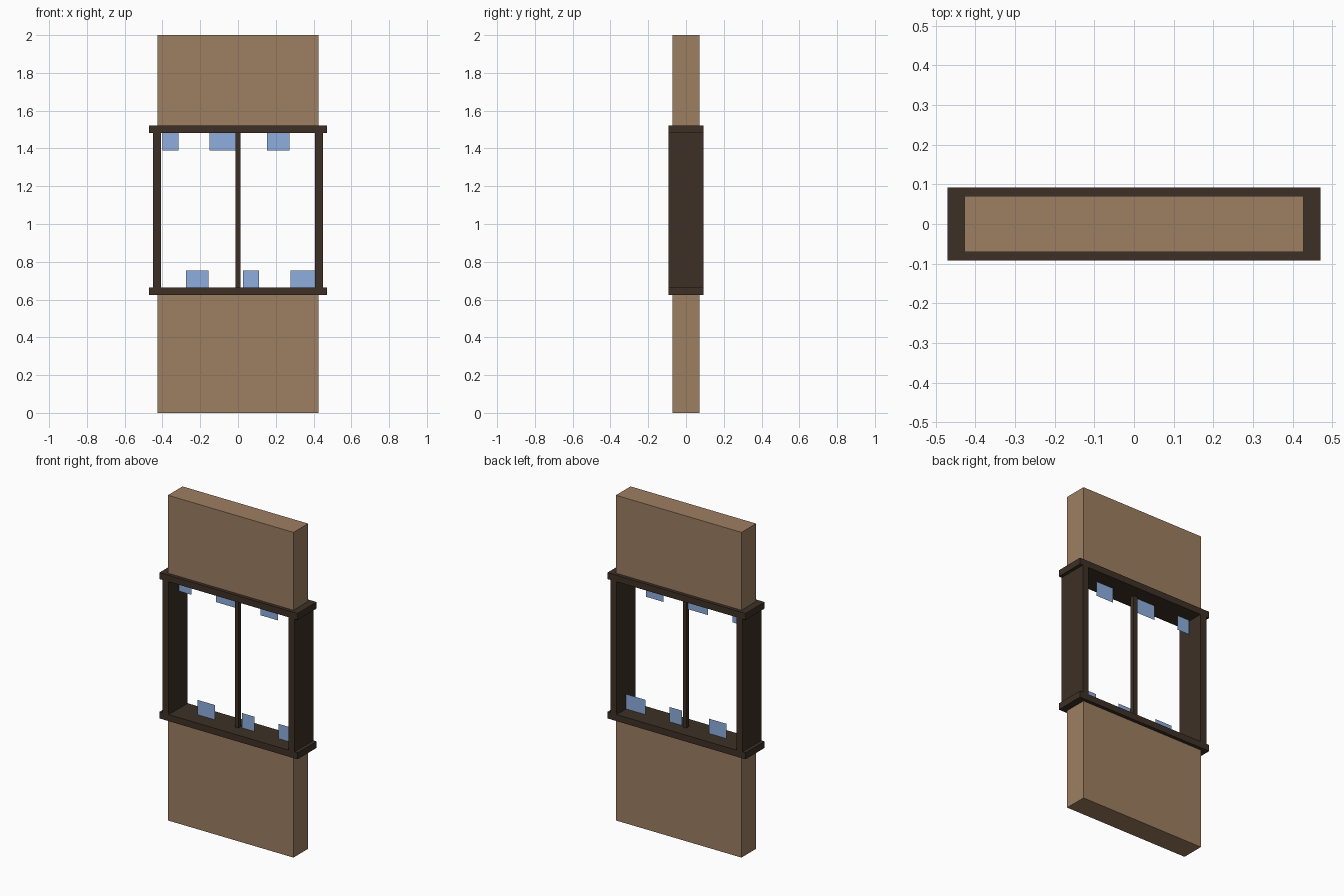
import bpy
import bmesh

if "Cube" in bpy.data.objects:
    bpy.data.objects.remove(bpy.data.objects["Cube"])


def material(name, rgb):
    m = bpy.data.materials.new(name)
    m.diffuse_color = (*rgb, 1.0)
    m.use_nodes = True
    m.node_tree.nodes["Principled BSDF"].inputs["Base Color"].default_value = m.diffuse_color
    return m


WALL = material("wall_tan", (0.34, 0.21, 0.12))
WOOD = material("dark_wood", (0.046, 0.030, 0.019))
GLASS = material("blue_glass", (0.27, 0.42, 0.73))


def finish(name, bm, mat):
    mesh = bpy.data.meshes.new(name)
    bm.to_mesh(mesh)
    bm.free()
    mesh.materials.append(mat)
    obj = bpy.data.objects.new(name, mesh)
    bpy.context.collection.objects.link(obj)
    return obj


def box(name, x, y, z, mat):
    """Box from (min, max) ranges on each axis."""
    bm = bmesh.new()
    bmesh.ops.create_cube(bm, size=1.0)
    for v in bm.verts:
        for i, (lo, hi) in enumerate((x, y, z)):
            v.co[i] = lo if v.co[i] < 0 else hi
    return finish(name, bm, mat)


def pane(name, x0, x1, z0, z1):
    """Flat glass pane in the middle plane of the wall."""
    bm = bmesh.new()
    bm.faces.new([bm.verts.new((x, 0, z)) for x, z in
                  ((x0, z0), (x1, z0), (x1, z1), (x0, z1))])
    return finish(name, bm, GLASS)


WX, WY = 0.427, 0.071            # wall half width and half depth
FX, FY = 0.47, 0.092             # frame half width and half depth
SILL = (0.624, 0.664)
LINTEL = (1.481, 1.521)
GLASS_H = 0.091

# Wall blocks below and above the window
box("lower_wall", (-WX, WX), (-WY, WY), (0, SILL[0]), WALL)
box("upper_wall", (-WX, WX), (-WY, WY), (LINTEL[1], 2.0), WALL)

# Window frame
box("sill", (-FX, FX), (-FY, FY), SILL, WOOD)
box("lintel", (-FX, FX), (-FY, FY), LINTEL, WOOD)
box("left_jamb", (-0.449, -0.407), (-FY, FY), (SILL[1], LINTEL[0]), WOOD)
box("right_jamb", (0.407, 0.449), (-FY, FY), (SILL[1], LINTEL[0]), WOOD)
box("mullion", (-0.013, 0.013), (-0.013, 0.013), (SILL[1], LINTEL[0]), WOOD)

# Glass remnants: the lower row is the upper row shifted by half the width
for i, (x, w) in enumerate(((-0.401, 0.086), (-0.15, 0.137), (0.153, 0.119))):
    pane(f"upper_glass_{i}", x, x + w, LINTEL[0] - GLASS_H, LINTEL[0])
    xs = x + WX if x < 0 else x - WX
    pane(f"lower_glass_{i}", xs, xs + w, SILL[1], SILL[1] + GLASS_H)
